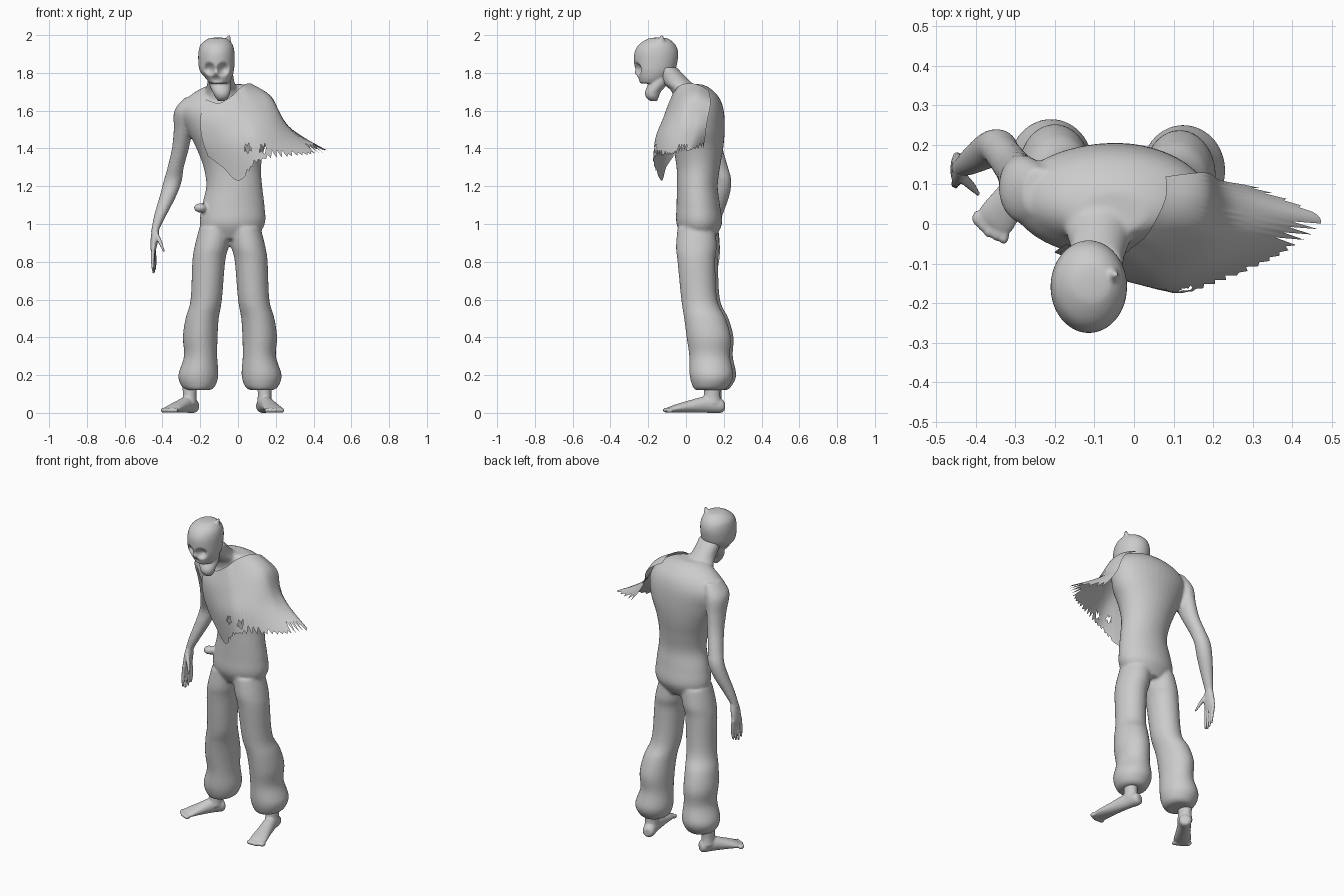
import bpy, bmesh, math, random
from mathutils import Vector

random.seed(4)


def spline(pts, steps):
    """Catmull-Rom through tuples of any length."""
    out = []
    for i in range(len(pts) - 1):
        p0, p1, p2, p3 = (pts[max(i - 1, 0)], pts[i], pts[i + 1], pts[min(i + 2, len(pts) - 1)])
        for s in range(steps):
            t = s / steps
            out.append(tuple(0.5 * (2 * b + (c - a) * t + (2 * a - 5 * b + 4 * c - d) * t * t
                                    + (3 * b - a - 3 * c + d) * t ** 3)
                             for a, b, c, d in zip(p0, p1, p2, p3)))
    return out + [tuple(pts[-1])]


def loft(bm, secs, normal=(0, 0, 1), n=28, steps=5):
    """Closed loft of ellipses: each section is (x, y, z, r_side, r_up)."""
    nv = Vector(normal).normalized()
    if abs(nv.z) > 0.9:
        a, b = Vector((1, 0, 0)), Vector((0, 1, 0))
    else:
        a, b = nv.cross(Vector((0, 0, 1))).normalized(), Vector((0, 0, 1))
    rings = []
    for x, y, z, ra, rb in spline(secs, steps):
        ring = []
        for k in range(n):
            t = 2 * math.pi * k / n
            ring.append(bm.verts.new(Vector((x, y, z)) + a * ra * math.cos(t) + b * rb * math.sin(t)))
        rings.append(ring)
    for r, s in zip(rings, rings[1:]):
        for k in range(n):
            bm.faces.new((r[k], r[(k + 1) % n], s[(k + 1) % n], s[k]))
    bm.faces.new(rings[0][::-1])
    bm.faces.new(rings[-1])


def ball(bm, c, r):
    """Ellipsoid blob."""
    vs = bmesh.ops.create_uvsphere(bm, u_segments=16, v_segments=10, radius=1)["verts"]
    for v in vs:
        v.co = Vector((c[i] + v.co[i] * r[i] for i in range(3)))


def finish(name, bm, voxel=None, smooth=0):
    if voxel:
        bmesh.ops.recalc_face_normals(bm, faces=bm.faces)
    for f in bm.faces:
        f.smooth = True
    me = bpy.data.meshes.new(name)
    bm.to_mesh(me)
    bm.free()
    ob = bpy.data.objects.new(name, me)
    bpy.context.collection.objects.link(ob)
    if voxel:
        m = ob.modifiers.new("blend", 'REMESH')
        m.mode, m.voxel_size, m.use_smooth_shade = 'VOXEL', voxel, True
        s = ob.modifiers.new("soften", 'SMOOTH')
        s.factor, s.iterations = 0.5, smooth
    return ob


# Torso, neck, arm and baggy trousers blended into one smooth body
body = bmesh.new()
loft(body, [(-.04, .07, .92, .13, .08), (-.03, .07, 1.0, .172, .12), (-.025, .065, 1.1, .165, .115),
            (-.02, .06, 1.2, .148, .108), (-.03, .065, 1.3, .152, .115), (-.04, .065, 1.4, .18, .132),
            (-.045, .06, 1.5, .225, .145), (-.06, .06, 1.6, .25, .14), (-.055, .06, 1.67, .21, .115),
            (-.05, .045, 1.72, .14, .08), (-.05, .03, 1.74, .08, .05)], n=36)
loft(body, [(-.08, .04, 1.62, .12, .10), (-.085, .01, 1.70, .095, .085),
            (-.09, -.05, 1.75, .072, .078), (-.10, -.11, 1.83, .07, .06)])
loft(body, [(-.24, .08, 1.67, .04, .06), (-.275, .085, 1.6, .062, .085), (-.29, .11, 1.5, .05, .07),
            (-.305, .14, 1.4, .045, .055), (-.33, .175, 1.3, .043, .048), (-.345, .195, 1.23, .048, .045),
            (-.37, .185, 1.15, .044, .045), (-.41, .16, 1.05, .033, .035), (-.435, .145, .98, .022, .027),
            (-.44, .14, .95, .022, .03)])
leg = [(-.12, .07, .98, .085, .10), (-.14, .07, .88, .09, .108), (-.155, .07, .8, .087, .10),
       (-.168, .085, .6, .083, .095), (-.19, .115, .5, .088, .11), (-.20, .135, .4, .092, .117),
       (-.198, .14, .3, .088, .108), (-.21, .15, .2, .106, .116), (-.21, .145, .14, .088, .095),
       (-.21, .14, .12, .06, .075)]
loft(body, leg)
loft(body, [(-.085 - x, y - .015, z, a, b) for x, y, z, a, b in leg])
ball(body, (-.20, -.0, 1.085), (.035, .03, .025))
finish("body_and_trousers", body, .009, 4)

# Head with eye sockets, gaping jaw and a small peak
head = bmesh.new()
loft(head, [(-.10, -.185, 1.745, .05, .06), (-.102, -.175, 1.77, .068, .08), (-.112, -.165, 1.81, .09, .105),
            (-.114, -.16, 1.86, .096, .115), (-.114, -.157, 1.91, .095, .115), (-.113, -.153, 1.95, .084, .096),
            (-.108, -.148, 1.98, .052, .055), (-.105, -.145, 1.987, .015, .015)], n=56, steps=8)
for c, r, depth in [((-.155, -.265, 1.82), .04, .035), ((-.078, -.265, 1.82), .04, .035),
                    ((-.115, -.275, 1.80), .018, -.012), ((-.115, -.25, 1.765), .03, .015)]:
    for v in head.verts:
        d = (v.co - Vector(c)).length / r
        if d < 1:
            v.co.y += depth * (1 - d * d) ** 1.5
loft(head, [(-.088, -.17, 1.65, .016, .018), (-.085, -.178, 1.67, .035, .033), (-.088, -.175, 1.70, .047, .042),
            (-.095, -.15, 1.74, .058, .05), (-.1, -.14, 1.78, .06, .05)])
loft(head, [(-.065, -.135, 1.95, .03, .035), (-.053, -.13, 1.98, .014, .016), (-.046, -.128, 2.0, .005, .005)], n=12)
finish("head", head, .006, 2)

# Hand with four fingers and a thumb
hand = bmesh.new()
loft(hand, [(-.435, .145, .99, .018, .024), (-.44, .14, .94, .021, .036), (-.447, .138, .88, .017, .042),
            (-.45, .138, .855, .011, .038)], n=16)
for k in range(4):
    y = .105 + .022 * k
    low = .735 + .012 * abs(k - 1.3)
    loft(hand, [(-.448, y, .88, .011, .011), (-.452 + .004 * k, y - .004, .81, .010, .010),
                (-.450 + .003 * k, y - .010, low, .006, .006)], n=10)
loft(hand, [(-.437, .12, .955, .014, .014), (-.415, .10, .91, .012, .012), (-.393, .075, .855, .006, .006)], n=10)
finish("hand", hand, .005, 2)

# Bare feet with toes and ankles
for side, heel, toe in [("left", (.13, .185), (.192, -.09)), ("right", (-.235, .175), (-.36, -.005))]:
    foot = bmesh.new()
    h, t = Vector((*heel, 0)), Vector((*toe, 0))
    d = (t - h).normalized()
    across = Vector((-d.y, d.x, 0))
    secs = []
    for s, z, w, up in [(-.07, .035, .02, .02), (0, .037, .036, .037), (.25, .045, .037, .045),
                        (.6, .034, .043, .033), (.88, .023, .05, .021), (1, .017, .046, .014)]:
        p = h.lerp(t, s)
        secs.append((p.x, p.y, z, w, up))
    loft(foot, secs, d, n=20)
    for k in range(5):
        p = t + across * (k - 2) * .02 + d * (.012 - .004 * abs(k - 2))
        ball(foot, (p.x, p.y, .014), (.014, .02, .014))
    p = h.lerp(t, .17)
    loft(foot, [(p.x, p.y, .05, .04, .05), (p.x, p.y, .1, .036, .043), (p.x, p.y + .005, .19, .042, .048)], n=20)
    finish(side + "_foot", foot, .006, 2)

# Torn shoulder cape: columns from neck to hem, front left round to the back
cols = [
    [(-.17, -.05, 1.66), (-.20, -.07, 1.56), (-.19, -.07, 1.45), (-.16, -.065, 1.36)],
    [(-.10, -.08, 1.64), (-.10, -.11, 1.55), (-.09, -.12, 1.43), (-.08, -.105, 1.30)],
    [(-.03, -.075, 1.68), (0, -.12, 1.56), (0, -.15, 1.42), (.005, -.13, 1.23)],
    [(0, -.055, 1.71), (.06, -.11, 1.58), (.09, -.16, 1.46), (.11, -.175, 1.33)],
    [(.03, -.03, 1.735), (.12, -.07, 1.62), (.20, -.11, 1.48), (.26, -.13, 1.355)],
    [(.06, .02, 1.745), (.17, -.01, 1.66), (.26, -.03, 1.51), (.40, -.06, 1.37)],
    [(.08, .07, 1.735), (.18, .06, 1.67), (.26, .05, 1.52), (.47, .015, 1.39)],
    [(.08, .12, 1.71), (.18, .13, 1.64), (.22, .11, 1.53), (.31, .095, 1.40)],
]
rows = [spline(list(r), 11) for r in zip(*cols)]
cape = bmesh.new()
grid = []
for i, column in enumerate(zip(*rows)):
    line = [Vector(p) for p in spline(list(column), 10)]
    tear = 0
    if i > 25 and i % 2 and abs(i - 66) > 2:
        tear = random.uniform(.03, .16)
    top = (len(line) - 1) * (1 - tear)
    pts = []
    for j in range(len(line)):
        q = top * j / (len(line) - 1)
        k = min(int(q), len(line) - 2)
        pts.append(cape.verts.new(line[k].lerp(line[k + 1], q - k)))
    grid.append(pts)
for a, b in zip(grid, grid[1:]):
    for j in range(len(a) - 1):
        cape.faces.new((a[j], a[j + 1], b[j + 1], b[j]))
holes = []
for f in cape.faces:
    c = f.calc_center_median()
    if any(math.hypot(c.x - x, c.z - z) < .017 for x, z in [(.05, 1.40), (.135, 1.395)]):
        holes.append(f)
bmesh.ops.delete(cape, geom=holes, context='FACES')
finish("torn_cape", cape)
